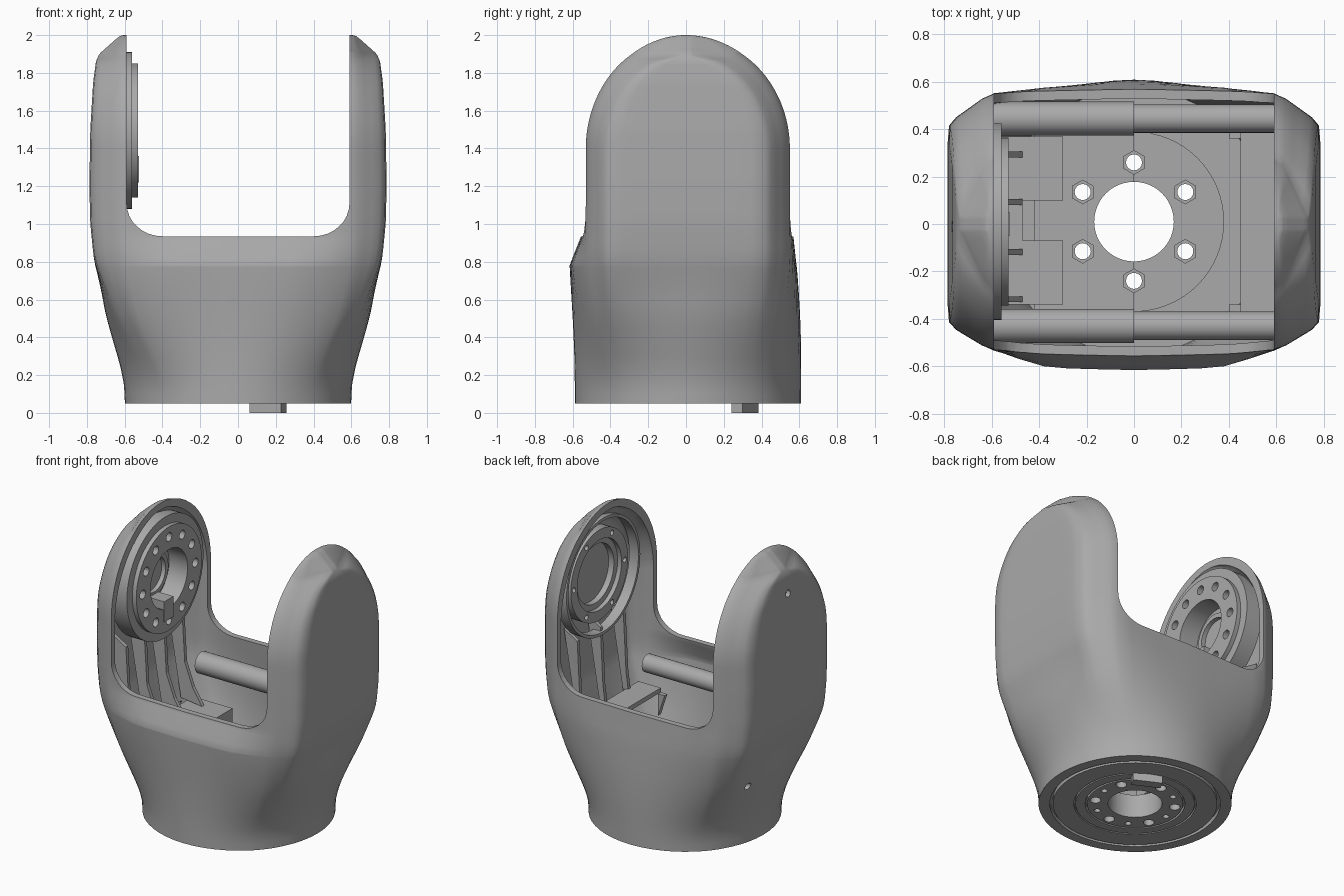
import bpy, bmesh, math
from mathutils import Matrix, Vector

old = bpy.data.objects.get("Cube")
if old:
    bpy.data.objects.remove(old, do_unlink=True)

grey = bpy.data.materials.new("satin grey")
grey.use_nodes = True
grey.diffuse_color = (0.4, 0.4, 0.4, 1)
grey.node_tree.nodes["Principled BSDF"].inputs["Base Color"].default_value = (0.4, 0.4, 0.4, 1)


def finish(bm, name):
    bmesh.ops.recalc_face_normals(bm, faces=bm.faces)
    mesh = bpy.data.meshes.new(name)
    bm.to_mesh(mesh)
    bm.free()
    mesh.materials.append(grey)
    ob = bpy.data.objects.new(name, mesh)
    bpy.context.collection.objects.link(ob)
    return ob


def activate(ob):
    bpy.ops.object.select_all(action='DESELECT')
    ob.select_set(True)
    bpy.context.view_layer.objects.active = ob


def smooth(ob, angle=32):
    activate(ob)
    bpy.ops.object.shade_smooth_by_angle(angle=math.radians(angle))


def cut(ob, *cutters):
    for c in cutters:
        activate(ob)
        m = ob.modifiers.new("cut", 'BOOLEAN')
        m.operation, m.object, m.solver = 'DIFFERENCE', c, 'EXACT'
        bpy.ops.object.modifier_apply(modifier=m.name)
        bpy.data.objects.remove(c, do_unlink=True)


def box(name, lo, hi):
    bm = bmesh.new()
    lo, hi = Vector(lo), Vector(hi)
    bmesh.ops.create_cube(bm, size=1, matrix=Matrix.Translation((lo + hi) / 2) @ Matrix.Diagonal((*(hi - lo), 1)))
    return finish(bm, name)


def prism(name, outline, a, b):
    """Extrude an x-z outline along y from a to b."""
    bm = bmesh.new()
    face = bm.faces.new([bm.verts.new((x, a, z)) for x, z in outline])
    ext = bmesh.ops.extrude_face_region(bm, geom=[face])
    bmesh.ops.translate(bm, verts=[v for v in ext["geom"] if isinstance(v, bmesh.types.BMVert)], vec=(0, b - a, 0))
    return finish(bm, name)


def rods(name, centres, r, a, b, axis='z', n=32):
    """One or more cylinders from a to b along an axis; centres are the other two coordinates."""
    bm = bmesh.new()
    for p, q in centres:
        if axis == 'z':
            m = Matrix.Translation((p, q, (a + b) / 2))
        else:
            m = Matrix.Translation(((a + b) / 2, p, q)) @ Matrix.Rotation(math.pi / 2, 4, 'Y')
        bmesh.ops.create_cone(bm, cap_ends=True, segments=n, radius1=r, radius2=r, depth=b - a, matrix=m)
    return finish(bm, name)


def tube(name, c, r_out, r_in, a, b, axis='x', n=64):
    ob = rods(name, [c], r_out, a, b, axis, n)
    cut(ob, rods("bore", [c], r_in, a - 0.01, b + 0.01, axis, n))
    return ob


def around(c, r, n, start=0):
    return [(c[0] + r * math.cos(start + i * math.tau / n), c[1] + r * math.sin(start + i * math.tau / n)) for i in range(n)]


def lerp(table, z):
    for (z0, v0), (z1, v1) in zip(table, table[1:]):
        if z <= z1:
            return v0 + (v1 - v0) * max(0, (z - z0) / (z1 - z0))
    return table[-1][1]


# Silhouettes of the housing: half width, and depth of front and back walls
WIDTH = [(.05, .6), (.15, .605), (.25, .625), (.4, .668), (.58, .718), (.8, .762), (1, .782), (1.2, .787),
         (1.5, .782), (1.75, .767), (1.86, .752), (1.9, .735), (1.98, .645), (1.995, .625), (2, .605)]
FRONT = [(.05, .59), (.78, .61), (.93, .55), (1.1, .525)]
BACK = [(.05, .61), (.3, .605), (.75, .58), (1, .555), (1.4, .545)]
C = (0, .01)


def ring(z, t):
    zz = z + t if z > 1.4 else z
    hx = lerp(WIDTH, zz) - t
    dome = math.sqrt(max(0.0004, 1 - max(0, (zz - 1.4) / .6) ** 2))
    flat = math.sqrt(max(0, 1 - max(0, min(1, (zz - 1.38) / .51)) ** 2))
    k = max(0, min(1, (z - .08) / .8))
    k = k * k * (3 - 2 * k)

    def quarter(table, edge, side):
        wc = max(.004, lerp(table, z) * dome - t)
        we = max(.004, edge * dome - t)
        wi = min(max(.03, .425 * flat - t * .6), we * .9)
        pts = [(hx, 0), (hx, wi), (min(.605, hx - .005), we), (.38, wc), (0, wc + .008 * dome)]
        angs = [0, 34, 50, 62, 90]
        out = []
        for i, steps in enumerate((5, 5, 2, 4)):
            for s in range(steps + (i == 3)):
                f = s / steps
                a = math.radians(angs[i] + (angs[i + 1] - angs[i]) * f)
                p = [pts[i][j] + (pts[i + 1][j] - pts[i][j]) * f for j in (0, 1)]
                c = (min(hx, .7 - t) * math.cos(a), (.6 - t) * math.sin(a) + side * C[1])
                out.append((c[0] + (p[0] - c[0]) * k, c[1] + (p[1] - c[1]) * k))
        out[-1] = (0, out[-1][1])
        return out

    back, front = quarter(BACK, .555, 1), quarter(FRONT, .535, -1)
    loop = back + [(-x, y) for x, y in back[-2::-1]]
    loop += [(-x, -y) for x, y in front[1:]] + [(x, -y) for x, y in front[-2:0:-1]]
    n = len(loop)
    return [tuple((loop[i - 1][j] + 4 * loop[i][j] + loop[(i + 1) % n][j]) / 6 for j in (0, 1)) for i in range(n)]


def loft(name, z0, z1, t):
    straight = 28
    zs = [z0 + (1.4 - z0) * i / straight for i in range(straight)] + [.78, .93]
    zs += [1.4 + (z1 - 1.4) * math.sin(i / 36 * math.pi / 2) for i in range(37)]
    bm = bmesh.new()
    loops = [[bm.verts.new((x, y, z)) for x, y in ring(z, t)] for z in sorted(zs)]
    for a, b in zip(loops, loops[1:]):
        for i in range(len(a)):
            bm.faces.new((a[i - 1], a[i], b[i], b[i - 1]))
    bm.faces.new(loops[0])
    bm.faces.new(loops[-1])
    return finish(bm, name)


# Housing: hollow lofted shell, opened by a U-shaped slot between the two arms
housing = loft("housing", .05, 2, 0)
corner = [(.4 + .19 * math.sin(a), 1.11 - .175 * math.cos(a)) for a in [i * math.pi / 16 for i in range(9)]]
slot = [(-x, z) for x, z in corner[::-1]] + corner + [(.59, 2.2), (-.59, 2.2)]
cut(housing, loft("cavity", .14, 1.955, .04), prism("slot", slot, -1, 1))

# Underside: flange bore, bolt holes and grooves; screw holes on the right arm
bolts = around(C, .25, 6, math.pi / 6)
cut(housing, rods("bore", [C], .168, -.1, .5, n=48), rods("bolt_bores", bolts, .034, -.1, .5, n=16),
    tube("outer_groove", C, .53, .51, 0, .08, 'z'), tube("flange_groove", C, .31, .298, 0, .08, 'z'),
    tube("step_groove", C, .38, .37, 0, .07, 'z'),
    rods("small_holes", around(C, .25, 6), .02, 0, .1, n=12),
    rods("screw_hole_top", [(-.01, 1.74)], .024, -.9, -.74, 'x', 16),
    rods("screw_hole_low", [(.28, .5)], .024, -.9, -.63, 'x', 16))
smooth(housing, 50)
key = box("locating_key", (-.032, -.094, 0), (.032, .094, .08))
key.location = (.158, .312, 0)
key.rotation_euler.z = math.atan2(.312, .158)

# Floor flange with hexagonal bolt seats
flange = rods("floor_flange", [C], .38, .13, .2, n=64)
seats = rods("bolt_seats", bolts, .052, .19, .225, n=6)
raised = box("raised_floor", (-.42, -.36, .13), (0, .38, .21))
for part in (flange, seats, raised):
    cut(part, rods("holes", bolts, .034, 0, .5, n=16))
for part in (flange, raised):
    cut(part, rods("bore", [C], .168, 0, .5, n=48))
smooth(flange)

# Cross tubes along the front and back walls, with thicker sleeves on the right
for side, y in (("front", -.43), ("back", .445)):
    smooth(rods(side + "_cross_tube", [(y, .74)], .06, -.585, .595, 'x'))
    smooth(rods(side + "_tube_sleeve", [(y, .74)], .072, -.59, 0, 'x'))

# Shelves, pockets and vertical ribs carrying the joints
box("left_shelf", (.45, -.37, .6), (.62, .39, .63))
box("right_shelf", (-.6, -.34, .5), (-.47, .37, .53))
for side, y0, y1 in (("front", -.34, -.07), ("back", .1, .37)):
    box(side + "_bracket_block", (-.47, y0, .35), (-.3, y1, .53))
right_rib = [(-.63, .55), (-.47, .53), (-.54, .64), (-.6, .8), (-.62, 1.13), (-.74, 1.2)]
left_rib = [(.64, .6), (.6, .6), (.62, .75), (.64, 1.14), (.74, 1.2)]
for side, outline, rows in (("right", right_rib, (-.33, -.13, .08, .28)), ("left", left_rib, (-.26, -.01, .24))):
    for i, y in enumerate(rows):
        prism(f"{side}_rib_{i + 1}", outline, y, y + .025)
for side, y, d in (("front", -.37, 1), ("back", .39, -1)):
    prism(side + "_gusset", [(.45, .6), (.4, .6), (.45, .45)], y, y + d * .03)

# Right joint: thick stepped hub with a ring of bolt holes and an open centre
H = (.01, 1.495)
hub = tube("hub_body", H, .415, .2, -.68, -.56)
face = tube("hub_face", H, .355, .2, -.57, -.53)
for part in (hub, face):
    cut(part, rods("holes", around(H, .285, 12), .03, -.64, -.4, 'x', 16))
    smooth(part)
smooth(rods("hub_back_plate", [H], .3, -.73, -.67, 'x', 48))
smooth(tube("hub_inner_ring", H, .15, .12, -.7, -.64))
box("cable_connector", (-.66, -.05, 1.22), (-.525, .05, 1.36))

# Left joint: recessed bearing seat inside the arm
smooth(tube("bearing_wall", H, .4, .38, .62, .69))
seat = tube("bearing_seat", H, .31, .24, .65, .735)
cut(seat, rods("holes", around(H, .275, 6), .018, .6, .7, 'x', 12))
smooth(seat)
smooth(tube("bearing_lip", H, .25, .2, .68, .735))
smooth(rods("bearing_cap", [H], .3, .72, .74, 'x', 48))
